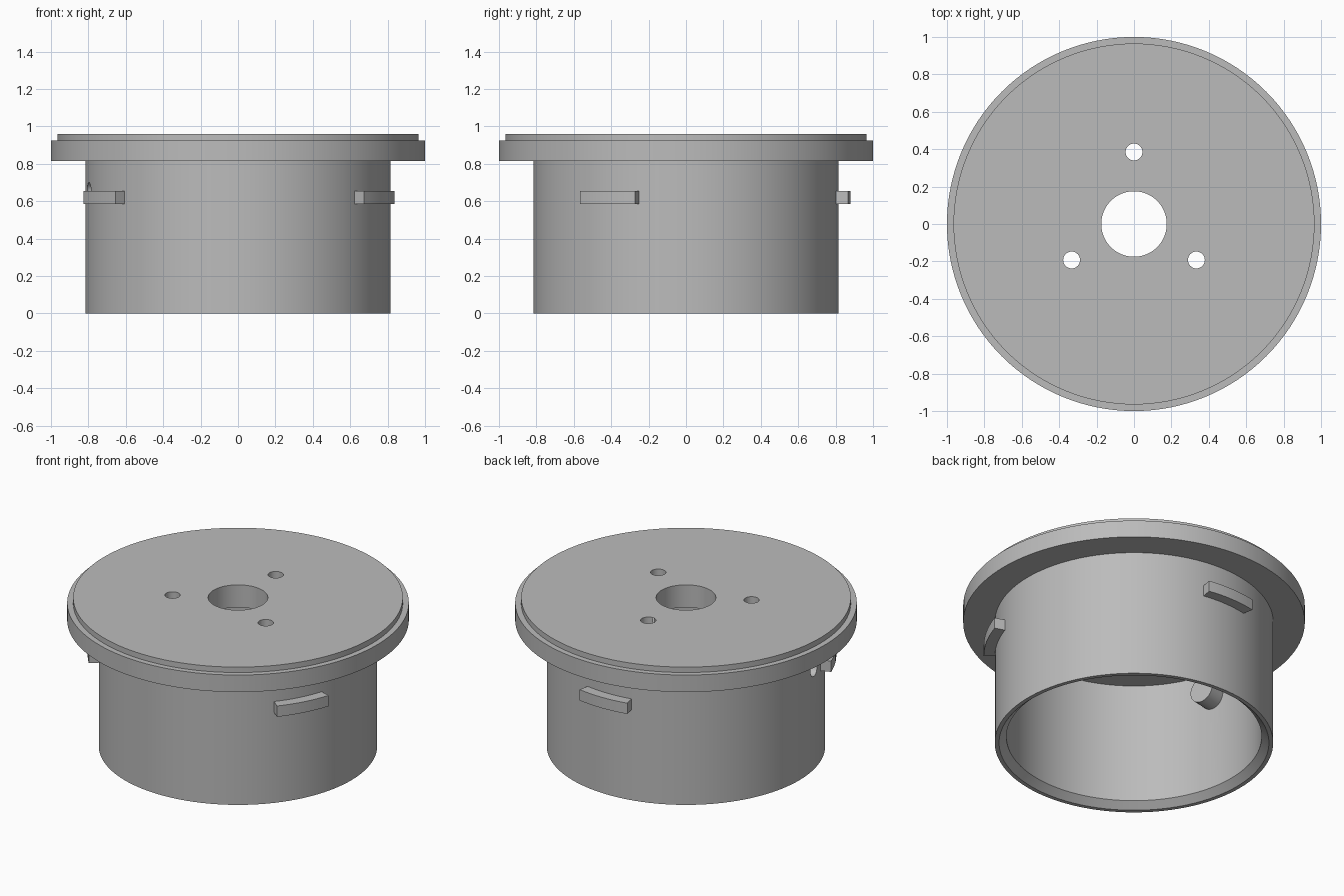
import bpy, bmesh
from math import cos, sin, radians, tau
from mathutils import Matrix

old = bpy.data.objects.get("Cube")
if old:
    bpy.data.objects.remove(old, do_unlink=True)

GREY = (0.5, 0.5, 0.5, 1)
mat = bpy.data.materials.new("plain grey")
mat.use_nodes = True
mat.diffuse_color = GREY
mat.node_tree.nodes["Principled BSDF"].inputs["Base Color"].default_value = GREY


def finish(name, bm):
    bmesh.ops.recalc_face_normals(bm, faces=bm.faces[:])
    mesh = bpy.data.meshes.new(name)
    bm.to_mesh(mesh)
    bm.free()
    mesh.materials.append(mat)
    ob = bpy.data.objects.new(name, mesh)
    bpy.context.collection.objects.link(ob)
    return ob


def sweep(name, profile, start=0.0, end=360.0, steps=128):
    """Turn a closed (radius, height) profile about z, fully or as an arc."""
    full = end - start >= 360
    bm = bmesh.new()
    rings = []
    for i in range(steps if full else steps + 1):
        a = radians(start + (end - start) * i / steps)
        rings.append([bm.verts.new((r * cos(a), r * sin(a), z)) for r, z in profile])
    pairs = list(zip(rings, rings[1:]))
    if full:
        pairs.append((rings[-1], rings[0]))
    else:
        bm.faces.new(rings[0])
        bm.faces.new(rings[-1])
    n = len(profile)
    for p, q in pairs:
        for j in range(n):
            k = (j + 1) % n
            bm.faces.new((p[j], p[k], q[k], q[j]))
    return finish(name, bm)


def cylinder(name, radius, length, matrix, segments=32):
    bm = bmesh.new()
    bmesh.ops.create_cone(bm, cap_ends=True, segments=segments, radius1=radius,
                          radius2=radius, depth=length, matrix=matrix)
    return finish(name, bm)


def radial(angle, inner, outer, z):
    """Matrix that lays a cylinder along a radius between two distances."""
    return (Matrix.Rotation(radians(angle), 4, "Z")
            @ Matrix.Translation(((inner + outer) / 2, 0, z))
            @ Matrix.Rotation(tau / 4, 4, "Y"))


def cut(target, cutter):
    mod = target.modifiers.new("cut", "BOOLEAN")
    mod.operation = "DIFFERENCE"
    mod.solver = "EXACT"
    mod.object = cutter
    bpy.context.view_layer.objects.active = target
    bpy.ops.object.modifier_apply(modifier=mod.name)


def smooth(ob):
    bpy.ops.object.select_all(action="DESELECT")
    ob.select_set(True)
    bpy.context.view_layer.objects.active = ob
    bpy.ops.object.shade_smooth_by_angle(angle=radians(30))


# Stepped lid, flange and chamfered hollow skirt with the centre bore
body = sweep("flanged_body", [
    (0.175, 0.96), (0.965, 0.96), (0.965, 0.925), (1, 0.925), (1, 0.815),
    (0.815, 0.815), (0.815, 0), (0.79, 0), (0.747, 0.04), (0.747, 0.815),
    (0.175, 0.815)])

# Round boss on the inside of the skirt
PIN_ANGLE, PIN_Z = 192, 0.65
boss = cylinder("inner_boss", 0.08, 0.14, radial(PIN_ANGLE, 0.64, 0.78, PIN_Z))

# Three screw holes through the lid
cutters = []
for angle in (90, 210, 330):
    a = radians(angle)
    place = Matrix.Translation((0.385 * cos(a), 0.385 * sin(a), 0.9))
    cutters.append(cylinder("screw_hole_cutter", 0.045, 0.4, place))
    cut(body, cutters[-1])

# Blind side hole running through the wall into the boss
cutters.append(cylinder("side_hole_cutter", 0.05, 0.22,
                        radial(PIN_ANGLE, 0.68, 0.9, PIN_Z)))
cut(body, cutters[-1])
cut(boss, cutters[-1])
for c in cutters:
    bpy.data.objects.remove(c, do_unlink=True)

# Three curved locking lugs around the skirt
lugs = [sweep("locking_lug", [(0.8, 0.585), (0.88, 0.585), (0.88, 0.655), (0.8, 0.655)],
              start, start + 22, 8) for start in (-40, 80, 200)]

for ob in [body, boss] + lugs:
    smooth(ob)
